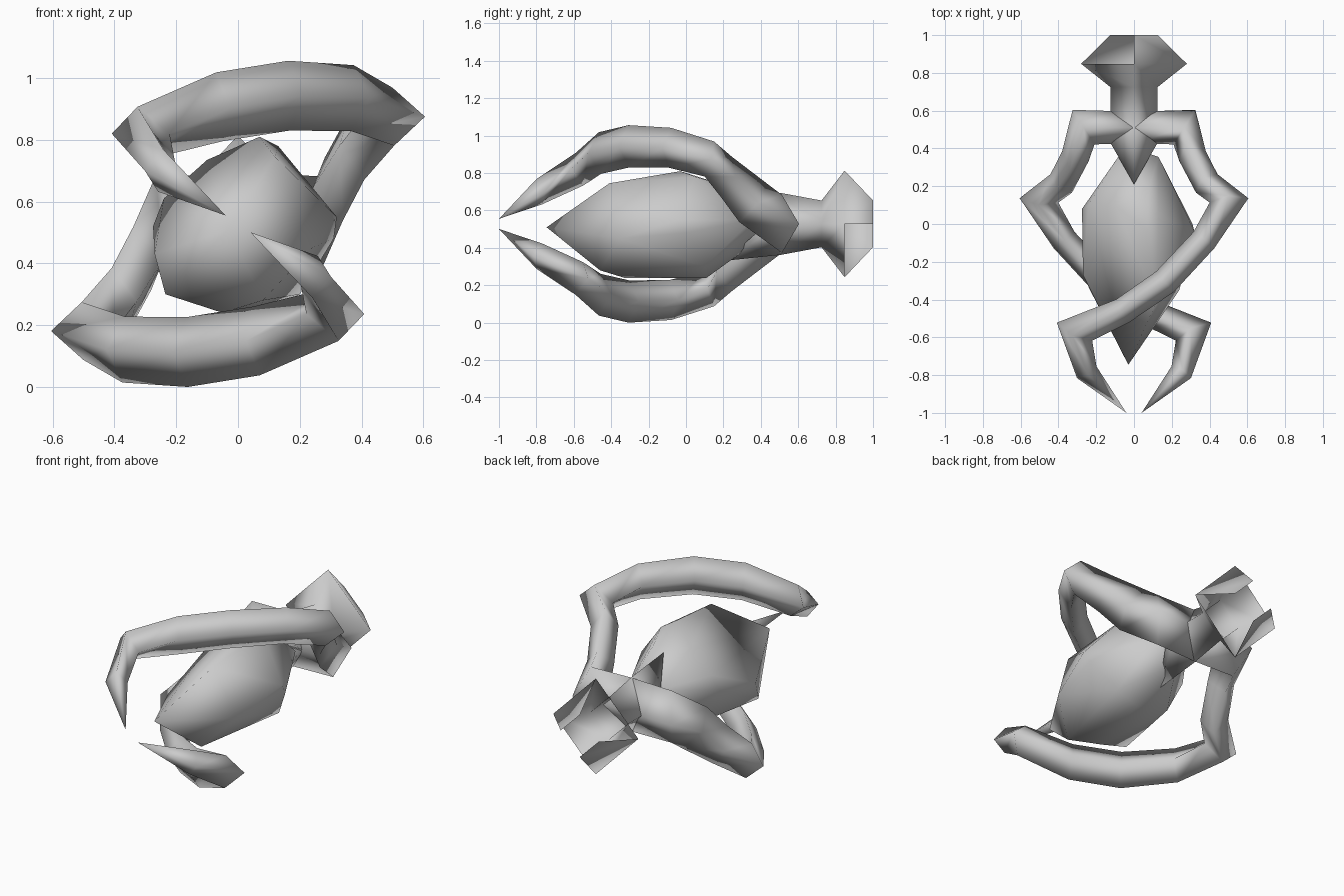
import bpy, bmesh
from mathutils import Vector, Matrix

if "Cube" in bpy.data.objects:
    bpy.data.objects.remove(bpy.data.objects["Cube"])

CZ = 0.528  # height of the central y axis


def finish(name, bm):
    bmesh.ops.recalc_face_normals(bm, faces=bm.faces)
    me = bpy.data.meshes.new(name)
    bm.to_mesh(me)
    bm.free()
    for p in me.polygons:
        p.use_smooth = True
    ob = bpy.data.objects.new(name, me)
    bpy.context.collection.objects.link(ob)
    return ob


def bridge(bm, a, b):
    n = len(a)
    return [bm.faces.new((a[i], a[(i + 1) % n], b[(i + 1) % n], b[i])) for i in range(n)]


# Claw arms: diamond section swept along a bent path (x, y, z, half width, half height)
PATH = [
    (0.00, 0.51, CZ, 0.085, 0.16),
    (0.267, 0.513, CZ, 0.108, 0.155),
    (0.31, 0.36, 0.64, 0.075, 0.13),
    (0.385, 0.215, 0.78, 0.075, 0.115),
    (0.503, 0.125, 0.875, 0.103, 0.097),
    (0.37, -0.085, 0.935, 0.07, 0.107),
    (0.165, -0.305, 0.943, 0.072, 0.113),
    (-0.06, -0.46, 0.907, 0.07, 0.112),
    (-0.315, -0.57, 0.82, 0.105, 0.09),
    (-0.25, -0.785, 0.70, 0.06, 0.07),
]
TIP = (-0.04, -1.0, 0.555)


def claw_arm(name, turn):
    bm = bmesh.new()
    pts = [Vector(p[:3]) for p in PATH] + [Vector(TIP)]
    prev = None
    for i, (_, _, _, w, h) in enumerate(PATH):
        t = (pts[i + 1] - pts[i]).normalized()
        if i:
            t += (pts[i] - pts[i - 1]).normalized()
        t.normalize()
        z = Vector((0, 0, 1))
        side = t.cross(z).normalized()
        up = side.cross(t)
        if i < 2:
            up = z
        elif i > 2:
            up = (up + z).normalized()
        ring = [bm.verts.new(pts[i] + o) for o in (side * w, up * h, -side * w, -up * h)]
        if prev:
            bridge(bm, prev, ring)
        else:
            bm.faces.new(ring)
        prev = ring
    tip = bm.verts.new(pts[-1])
    for i in range(4):
        bm.faces.new((prev[i], prev[(i + 1) % 4], tip))
    if turn:
        bmesh.ops.rotate(bm, verts=bm.verts, cent=(0, 0, CZ),
                         matrix=Matrix.Rotation(3.14159265, 3, 'Y'))
    finish(name, bm)


claw_arm("upper_claw_arm", False)
claw_arm("lower_claw_arm", True)

# Rear socket: diamond column that flares out, open at the back
bm = bmesh.new()
rings = [[bm.verts.new((x, y, CZ + z)) for x, z in ((a, 0), (0, b), (-a, 0), (0, -b))]
         for y, a, b in ((0.43, 0.125, 0.197), (0.51, 0.125, 0.165), (0.725, 0.125, 0.125),
                         (0.848, 0.28, 0.285), (1.0, 0.125, 0.125))]
# top and bottom points of the front ring reach forward as fangs
for i in (1, 3):
    rings[0][i].co.y = 0.21
for a, b in zip(rings, rings[1:]):
    last = bridge(bm, a, b)
nose = bm.verts.new((0, 0.43, CZ))
for i in range(4):
    bm.faces.new((rings[0][i], rings[0][(i + 1) % 4], nose))
# two opposite panels are missing at the open end
bmesh.ops.delete(bm, geom=[last[1], last[3]], context='FACES_ONLY')
finish("rear_socket", bm)

# Irregular faceted core held between the arms
CORE = [
    (-0.03, -0.745, 0.51),
    (0.12, -0.41, 0.745), (0.24, -0.35, 0.45),
    (0.08, -0.46, 0.28), (-0.05, -0.33, 0.24), (-0.235, -0.345, 0.30), (-0.27, -0.27, 0.43),
    (0.07, -0.03, 0.81), (0.13, 0.05, 0.78), (0.32, -0.04, 0.55), (0.31, 0.0, 0.48),
    (0.20, 0.10, 0.30), (0.07, 0.11, 0.24), (-0.15, 0.10, 0.30), (-0.275, 0.08, 0.52),
    (-0.24, 0.10, 0.61), (-0.10, 0.10, 0.735), (0.08, 0.19, 0.74),
    (0.13, 0.355, 0.55), (-0.08, 0.36, 0.58), (0.0, 0.36, 0.42), (0.0, 0.40, CZ),
]
bm = bmesh.new()
for p in CORE:
    bm.verts.new(p)
bmesh.ops.convex_hull(bm, input=bm.verts)
loose = [v for v in bm.verts if not v.link_faces]
bmesh.ops.delete(bm, geom=loose, context='VERTS')
finish("core", bm)
